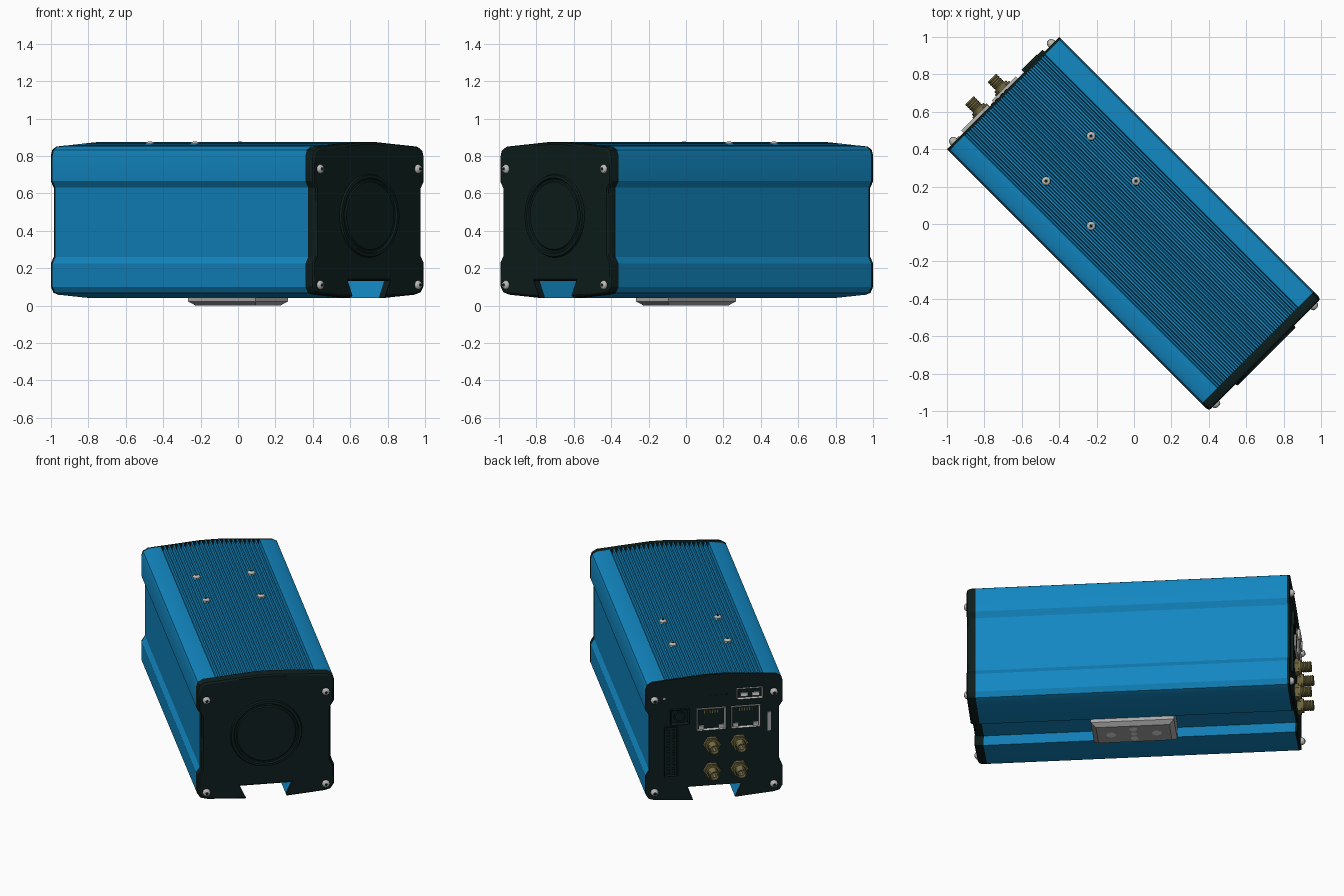
import bpy, bmesh, math
from mathutils import Matrix, Vector

if "Cube" in bpy.data.objects:
    bpy.data.objects.remove(bpy.data.objects["Cube"])

TURN = Matrix.Rotation(math.radians(45), 4, 'Z')   # the case stands diagonally
FRONT, BACK, UP, DOWN = (0, -1, 0), (0, 1, 0), (0, 0, 1), (0, 0, -1)
made = []


def material(name, r, g, b):
    m = bpy.data.materials.new(name)
    m.diffuse_color = (r, g, b, 1)
    m.use_nodes = True
    m.node_tree.nodes["Principled BSDF"].inputs["Base Color"].default_value = (r, g, b, 1)
    return m


BLUE = material("blue_anodised", 0.006, 0.24, 0.53)
BLACK = material("black_panel", 0.004, 0.013, 0.012)
STEEL = material("steel", 0.5, 0.5, 0.48)
GREY = material("grey_foot", 0.4, 0.4, 0.4)
BRASS = material("brass", 0.17, 0.14, 0.05)
WHITE = material("light_hole", 0.8, 0.8, 0.8)


def finish(name, bm, *mats):
    bmesh.ops.recalc_face_normals(bm, faces=bm.faces)
    bm.transform(TURN)
    me = bpy.data.meshes.new(name)
    bm.to_mesh(me)
    bm.free()
    for m in mats:
        me.materials.append(m)
    ob = bpy.data.objects.new(name, me)
    bpy.context.scene.collection.objects.link(ob)
    made.append(ob)
    return ob


def loft(name, rings, mat):
    """Join equal-length rings of points and close both ends."""
    bm = bmesh.new()
    rows = [[bm.verts.new(p) for p in ring] for ring in rings]
    n = len(rows[0])
    for a, b in zip(rows, rows[1:]):
        for i in range(n):
            j = (i + 1) % n
            bm.faces.new((a[i], a[j], b[j], b[i]))
    bm.faces.new(rows[0])
    bm.faces.new(rows[-1])
    return finish(name, bm, mat)


def section(pts, y, shrink=0.0):
    """Place a profile at depth y, pulled in a little towards its middle."""
    return [(x * (1 - shrink), y, 0.46 + (z - 0.46) * (1 - shrink)) for x, z in pts]


def lathe(name, profile, at, axis, mat, sides=24):
    """Turned part: profile of (radius, height) along an axis."""
    q = Vector(axis).to_track_quat('Z', 'Y')
    rings = []
    for r, h in profile:
        ring = []
        for i in range(sides):
            a = math.tau * i / sides
            ring.append(Vector(at) + q @ Vector((r * math.cos(a), r * math.sin(a), h)))
        rings.append(ring)
    return loft(name, rings, mat)


def box(name, at, size, mat):
    bm = bmesh.new()
    bmesh.ops.create_cube(bm, size=1)
    bm.transform(Matrix.Translation(at) @ Matrix.Diagonal((*size, 1)))
    return finish(name, bm, mat)


def port(name, x, z, w, h, out, rim, mat):
    """Metal shell on the rear panel with a sunk dark opening."""
    bm = bmesh.new()
    bmesh.ops.create_cube(bm, size=1)
    bm.transform(Matrix.Translation((x, REAR + out / 2, z)) @ Matrix.Diagonal((w, out, h, 1)))
    bm.normal_update()
    face = max(bm.faces, key=lambda f: f.normal.y)
    bmesh.ops.inset_region(bm, faces=[face], thickness=rim)
    bmesh.ops.translate(bm, verts=face.verts, vec=(0, -out * 0.8, 0))
    face.material_index = 1
    return finish(name, bm, mat, BLACK)


def screw(name, at, axis, r=0.024, h=0.018):
    lathe(name, [(r, -0.01), (r, h * 0.3), (r * 0.8, h * 0.75), (r * 0.45, h)], at, axis, STEEL, 16)
    lathe(name + "_socket", [(r * 0.4, h), (r * 0.4, h + 0.001)], at, axis, BLACK, 6)


# Case cross-section: dovetail slot below, waisted sides, crowned top
REAR, NOSE = 0.99, -0.99
PITCH, FINS = 0.0282, 11


def crown(x):
    return 0.875 - 0.025 * max(0, abs(x) - 0.06) / 0.325


side = [(0.17, 0.13), (0.13, 0.04), (0.37, 0.058), (0.405, 0.068), (0.425, 0.1),
        (0.425, 0.225), (0.403, 0.26), (0.403, 0.63), (0.425, 0.665),
        (0.425, 0.8), (0.415, 0.832), (0.385, 0.85)]
grooves = []
for i in reversed(range(FINS)):
    c = (i + 0.5) * PITCH
    grooves += [(c + dx, crown(c + dx) - dz)
                for dx, dz in ((0.009, 0), (0.004, 0.03), (-0.004, 0.03), (-0.009, 0))]


def mirrored(half):
    return half + [(-x, z) for x, z in reversed(half)]


finned = mirrored(side + grooves)
plain = mirrored(side + [(0.06, 0.875)])

loft("finned_case", [section(finned, -0.935), section(finned, 0.976)], BLUE)
loft("front_cap", [section(plain, -0.934), section(plain, -0.965),
                   section(plain, -0.983, 0.012), section(plain, NOSE, 0.035)], BLACK)
loft("rear_panel", [section(plain, 0.975), section(plain, REAR)], BLACK)

# Round boss on the front cap
lathe("front_boss", [(0.225, -0.005), (0.218, 0.012), (0.202, 0.013), (0.196, 0.003),
                     (0.186, 0.003), (0.18, 0.01), (0.01, 0.01)], (0, NOSE, 0.48), FRONT, BLACK, 64)

# Corner screws on both ends, mounting screws on top
for x in (-0.37, 0.37):
    for z in (0.11, 0.73):
        screw("front_screw", (x, NOSE, z), FRONT)
        screw("rear_screw", (x, REAR, z), BACK, h=0.026)
for x in (-0.17, 0.17):
    for y in (0.155, 0.495):
        screw("top_screw", (x, y, 0.862), UP, h=0.014)

# Antenna connectors
for x in (0.015, -0.155):
    for z in (0.235, 0.41):
        at = (x, REAR, z)
        lathe("antenna_nut", [(0.054, -0.005), (0.054, 0.024)], at, BACK, BRASS, 6)
        lathe("antenna_collar", [(0.044, 0.02), (0.044, 0.038)], at, BACK, BRASS)
        thread = [(0.034 - 0.004 * (k % 2), 0.036 + 0.007 * k) for k in range(10)]
        lathe("antenna_thread", thread + [(0.024, 0.099), (0.022, 0.08)], at, BACK, BRASS)
        lathe("antenna_pin", [(0.008, 0.07), (0.008, 0.098)], at, BACK, STEEL, 10)

# Network jacks with corner lamps and contacts
for x in (0.02, -0.195):
    port("network_jack", x, 0.58, 0.18, 0.145, 0.014, 0.013, STEEL)
    for s in (-1, 1):
        box("jack_lamp", (x + s * 0.062, REAR + 0.006, 0.527), (0.034, 0.012, 0.025), STEEL)
    for k in range(6):
        box("jack_contact", (x + (k - 2.5) * 0.016, REAR + 0.004, 0.63), (0.006, 0.006, 0.02), BRASS)

# Twin data port
port("data_port", -0.22, 0.735, 0.16, 0.07, 0.016, 0.009, STEEL)
for s in (-1, 1):
    box("data_port_tongue", (-0.22 + s * 0.036, REAR + 0.006, 0.728), (0.045, 0.012, 0.022), WHITE)

# Power socket, terminal block, card slot, indicators
port("power_socket", 0.215, 0.61, 0.115, 0.1, 0.018, 0.012, BLACK)
lathe("power_ring", [(0.038, 0), (0.038, 0.016), (0.028, 0.016), (0.028, 0.004)],
      (0.215, REAR, 0.61), BACK, BLACK)
port("terminal_block", 0.27, 0.38, 0.085, 0.33, 0.014, 0.008, BLACK)
for k in range(8):
    for s in (-1, 1):
        box("terminal_pin", (0.27 + s * 0.017, REAR + 0.006, 0.38 + (k - 3.5) * 0.038),
            (0.018, 0.01, 0.022), BLACK)
box("card_slot", (-0.34, REAR + 0.001, 0.535), (0.02, 0.008, 0.125), GREY)
for x in (0.02, -0.01, -0.05, -0.08):
    lathe("indicator", [(0.009, 0), (0.009, 0.004)], (x, REAR, 0.73), BACK, BLACK, 10)
lathe("reset_hole", [(0.008, 0), (0.008, 0.002)], (0.31, REAR, 0.735), BACK, GREY, 10)


# Mounting foot held in the slot
def rect(w, l, z):
    return [(-w, -l, z), (w, -l, z), (w, l, z), (-w, l, z)]


loft("mounting_foot", [rect(0.095, 0.225, 0), rect(0.122, 0.255, 0.022),
                       rect(0.122, 0.255, 0.045), rect(0.122, 0.255, 0.12)], GREY)
for x, y, r in ((0, -0.14, 0.03), (0, 0.14, 0.03), (0, 0, 0.018), (-0.055, 0, 0.024), (0.055, 0, 0.024)):
    lathe("foot_hole", [(r, 0), (r, 0.001)], (x, y, 0.0005), DOWN, WHITE, 20)

# Smooth shading with crisp edges
bpy.ops.object.select_all(action='DESELECT')
for ob in made:
    ob.select_set(True)
bpy.context.view_layer.objects.active = made[0]
bpy.ops.object.shade_smooth_by_angle(angle=math.radians(28))
